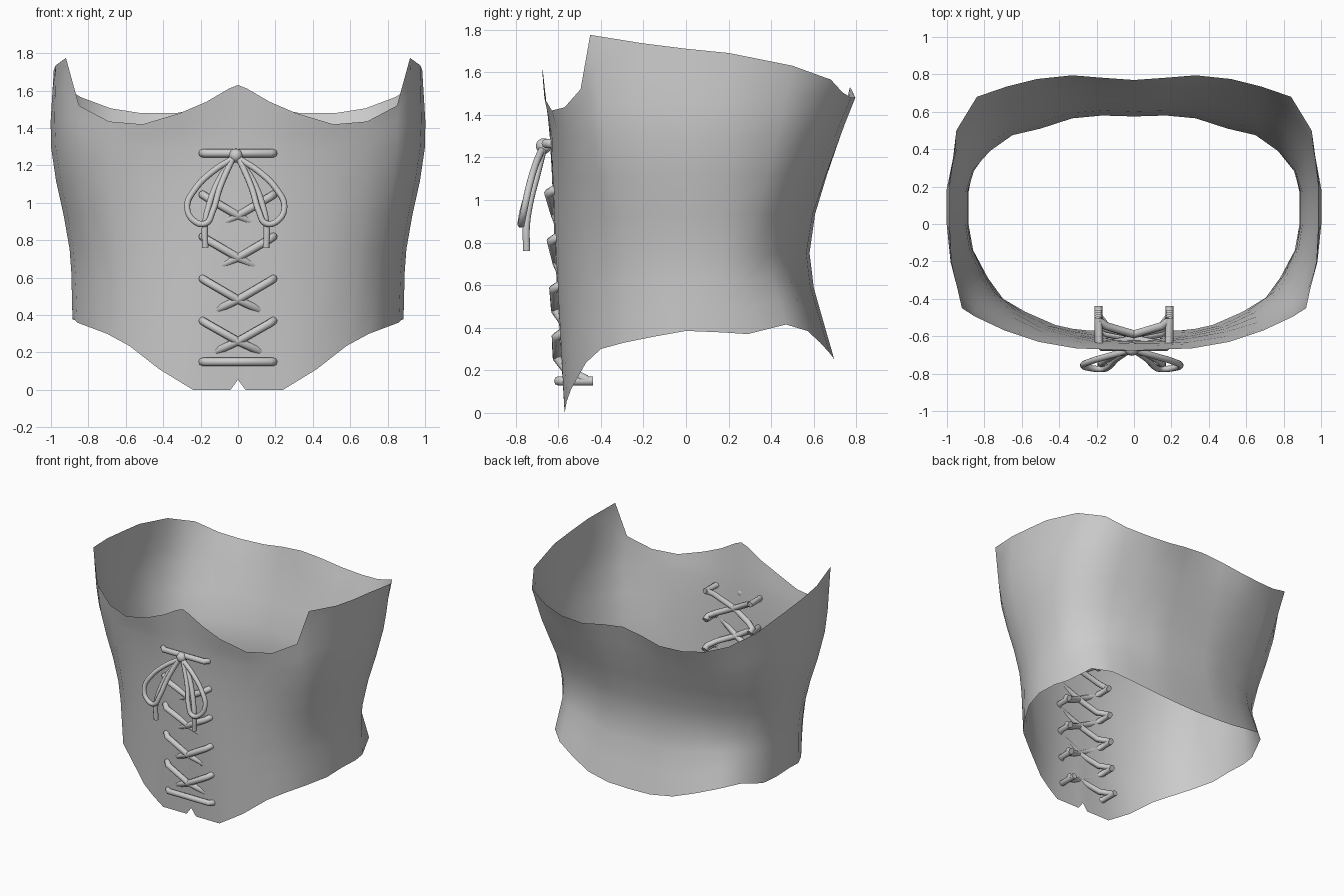
import bpy, bmesh, math
from mathutils import Vector

if "Cube" in bpy.data.objects:
    bpy.data.objects.remove(bpy.data.objects["Cube"])

# Half outlines from front centre to back centre
TOP = [(0, -.675, 1.63), (.05, -.675, 1.61), (.17, -.67, 1.54), (.31, -.665, 1.48),
       (.51, -.63, 1.42), (.69, -.57, 1.435), (.85, -.495, 1.52), (.92, -.45, 1.775),
       (.975, -.2, 1.735), (.985, 0, 1.71), (.985, .2, 1.69), (.95, .5, 1.63),
       (.84, .68, 1.565), (.68, .735, 1.505), (.52, .775, 1.48), (.33, .795, 1.48),
       (.17, .782, 1.51), (0, .77, 1.53)]
CHEST = [(0, -.64), (.05, -.64), (.17, -.638), (.3, -.63), (.5, -.6), (.69, -.55),
         (.85, -.46), (.92, -.38), (.975, -.2), (1, 0), (1, .18), (.94, .43),
         (.81, .6), (.66, .65), (.5, .7), (.33, .725), (.17, .72), (0, .715)]
WAIST = [(0, -.615), (.05, -.615), (.18, -.61), (.3, -.59), (.48, -.55), (.65, -.47),
         (.77, -.36), (.82, -.27), (.88, -.13), (.9, 0), (.9, .17), (.86, .29),
         (.77, .39), (.65, .475), (.5, .51), (.33, .565), (.17, .58), (0, .575)]
HEM = [(0, -.57, .055), (.04, -.57, 0), (.24, -.57, 0), (.33, -.56, .055),
       (.42, -.54, .11), (.58, -.47, .235), (.7, -.4, .3), (.78, -.29, .33),
       (.86, -.14, .36), (.885, 0, .385), (.885, .17, .378), (.86, .29, .37),
       (.79, .47, .415), (.68, .57, .385), (.52, .63, .33), (.36, .675, .28),
       (.18, .695, .255), (0, .695, .25)]


def column(knots, steps=3):
    """Smooth curve through the knots of one vertical column."""
    p = [Vector(k) for k in knots]
    n = len(p)
    d = [(p[i + 1] - p[i]) / (p[i + 1].z - p[i].z) for i in range(n - 1)]
    m = [d[0]] + [(d[i - 1] + d[i]) / 2 for i in range(1, n - 1)] + [d[-1]]
    out = []
    for i in range(n - 1):
        h = p[i + 1].z - p[i].z
        for s in range(steps):
            t = s / steps
            out.append(p[i] * (2*t**3 - 3*t*t + 1) + m[i] * h * (t**3 - 2*t*t + t)
                       + p[i + 1] * (3*t*t - 2*t**3) + m[i + 1] * h * (t**3 - t*t))
    return out + [p[-1]]


# Corset body: open single-layer shell
cols = [column([b, (*w, .75), (*c, 1.3), t]) for b, w, c, t in zip(HEM, WAIST, CHEST, TOP)]
cols += [[Vector((-v.x, v.y, v.z)) for v in c] for c in cols[-2:0:-1]]
bm = bmesh.new()
grid = [[bm.verts.new(v) for v in c] for c in cols]
for i, a in enumerate(grid):
    b = grid[(i + 1) % len(grid)]
    for j in range(len(a) - 1):
        bm.faces.new((a[j], b[j], b[j + 1], a[j + 1])).smooth = True
mesh = bpy.data.meshes.new("corset_body")
bm.to_mesh(mesh)
bm.free()
bpy.context.collection.objects.link(bpy.data.objects.new("corset_body", mesh))


def tube(name, pts, r=.022, smooth=False):
    """Round cord through the points."""
    cu = bpy.data.curves.new(name, 'CURVE')
    cu.dimensions = '3D'
    cu.bevel_depth = r
    cu.bevel_resolution = 2
    cu.use_fill_caps = True
    if smooth:
        sp = cu.splines.new('BEZIER')
        sp.resolution_u = 5
        sp.bezier_points.add(len(pts) - 1)
        for bp, p in zip(sp.bezier_points, pts):
            bp.co = p
            bp.handle_left_type = bp.handle_right_type = 'AUTO'
    else:
        sp = cu.splines.new('POLY')
        sp.points.add(len(pts) - 1)
        for q, p in zip(sp.points, pts):
            q.co = (*p, 1)
    ob = bpy.data.objects.new(name, cu)
    bpy.context.collection.objects.link(ob)
    bpy.ops.object.select_all(action='DESELECT')
    ob.select_set(True)
    bpy.context.view_layer.objects.active = ob
    bpy.ops.object.convert(target='MESH')
    bpy.ops.object.shade_smooth_by_angle(angle=math.radians(50))


def front(x, z, off):
    """Point near the front panel; positive off lies inside."""
    return (x, -.57 - .052 * z + off, z)


# Straight bars at the bottom and top of the lacing
S = .19
for name, z, back in (("lower_lace_bar", .15, .14), ("upper_lace_bar", 1.265, .13)):
    tube(name, [front(-S, z, back), front(-S, z, 0), front(-S + .02, z, -.022),
                front(S - .02, z, -.022), front(S, z, 0), front(S, z, back)])

# Crossing laces: outside at the top of each diagonal, inside at its lower end
LEVELS = [1.265, 1.045, .82, .595, .37, .15]
for side in (-1, 1):
    for i, (hi, lo) in enumerate(zip(LEVELS, LEVELS[1:])):
        s = S * side
        mid = (hi + lo) / 2
        dip = (.04, .004, .0, -.018, -.022)[i]
        if i == 0:
            pts = [front(s, hi, .12), front(s * .8, hi - .02, .09)]
        else:
            pts = [front(s, hi, .11), front(s, hi, 0), front(s * .88, hi - .015, -.022)]
        pts += [front(0, mid, dip), front(-s * .75, lo + .045, .025 + max(dip, 0)),
                front(-s, lo + .02, .085), front(-s, lo, .12)]
        tube("cross_lace", pts)

# Bow: two loops, two inner strands and two tails around a knot
CX = -.012
for k in (-1, 1):
    def bow(pts):
        return [(CX + k * x, y, z) for x, y, z in pts]
    tube("bow_loop", bow([(.01, -.675, 1.24), (.12, -.705, 1.17), (.22, -.735, 1.07),
                          (.26, -.755, .98), (.225, -.77, .905), (.16, -.775, .89),
                          (.125, -.765, .95), (.085, -.725, 1.08), (.02, -.68, 1.23)]),
         .017, True)
    tube("bow_tail", bow([(.01, -.67, 1.24), (.09, -.70, 1.12), (.145, -.735, .98),
                          (.165, -.75, .87), (.163, -.748, .76)]), .018, True)

bpy.ops.mesh.primitive_uv_sphere_add(segments=12, ring_count=8, radius=.037,
                                     location=(CX, -.668, 1.253))
bpy.context.object.name = "bow_knot"
bpy.ops.object.shade_smooth_by_angle()
